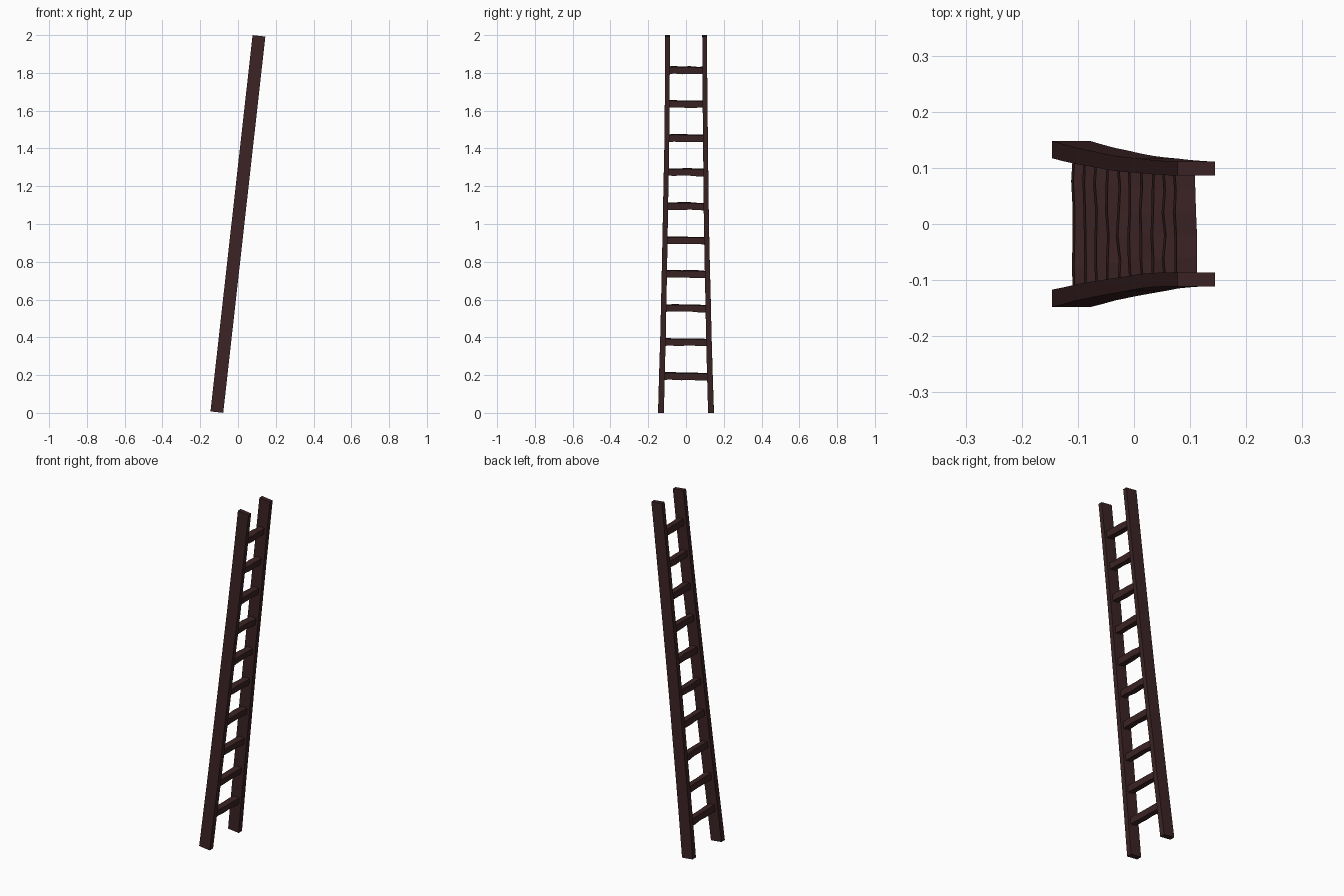
import bpy, bmesh, math, random
from mathutils import Vector

cube = bpy.data.objects.get("Cube")
if cube:
    bpy.data.objects.remove(cube, do_unlink=True)

random.seed(4)

wood = bpy.data.materials.new("dark_wood")
wood.use_nodes = True
colour = (0.045, 0.017, 0.018, 1)
wood.diffuse_color = colour
wood.node_tree.nodes["Principled BSDF"].inputs["Base Color"].default_value = colour

# The ladder leans toward +x: axis runs up the rails, wide lies across them
foot, head = Vector((-0.112, 0, 0.004)), Vector((0.111, 0, 1.996))
axis = (head - foot).normalized()
side = Vector((0, 1, 0))
wide = side.cross(axis)


def sweep(name, rings):
    """Join four-cornered rings into a capped, flat-faced beam."""
    bm = bmesh.new()
    loops = [[bm.verts.new(p) for p in ring] for ring in rings]
    for a, b in zip(loops, loops[1:]):
        for i in range(4):
            j = (i + 1) % 4
            bm.faces.new((a[i], a[j], b[j], b[i]))
    bm.faces.new(loops[0])
    bm.faces.new(loops[-1])
    bmesh.ops.recalc_face_normals(bm, faces=bm.faces)
    mesh = bpy.data.meshes.new(name)
    bm.to_mesh(mesh)
    bm.free()
    mesh.materials.append(wood)
    obj = bpy.data.objects.new(name, mesh)
    bpy.context.collection.objects.link(obj)


def rail_edges(t):
    """Inner and outer distance from the centre plane, splayed at the foot."""
    splay = (1 - t) ** 1.7
    return 0.086 + 0.031 * splay, 0.111 + 0.037 * splay


# Side rails
def rail(name, sign):
    rings = []
    for k in range(11):
        t = k / 10
        inner, outer = rail_edges(t)
        wobble = random.uniform(-0.001, 0.001) if 0 < k < 10 else 0
        centre = foot.lerp(head, t)
        rings.append([centre + wide * w + side * (sign * y + wobble)
                      for w, y in ((-0.034, inner), (0.034, inner),
                                   (0.034, outer), (-0.034, outer))])
    sweep(name, rings)


rail("left_side_rail", 1)
rail("right_side_rail", -1)

# Rungs: slightly uneven square bars let into the rails
for n in range(10):
    t = (0.191 + 0.1807 * n) / 2
    inner, outer = rail_edges(t)
    reach = (inner + outer) / 2
    centre = foot.lerp(head, t)
    rings = []
    for k in range(6):
        y = reach * (2 * k / 5 - 1)
        dw, da = (random.uniform(-0.002, 0.002) for _ in range(2))
        half = 0.018 + random.uniform(-0.001, 0.001)
        rings.append([centre + side * y + wide * (dw + half * u) + axis * (da + half * v - 0.015 * y)
                      for u, v in ((-1, -1), (1, -1), (1, 1), (-1, 1))])
    sweep(f"rung_{n + 1}", rings)
